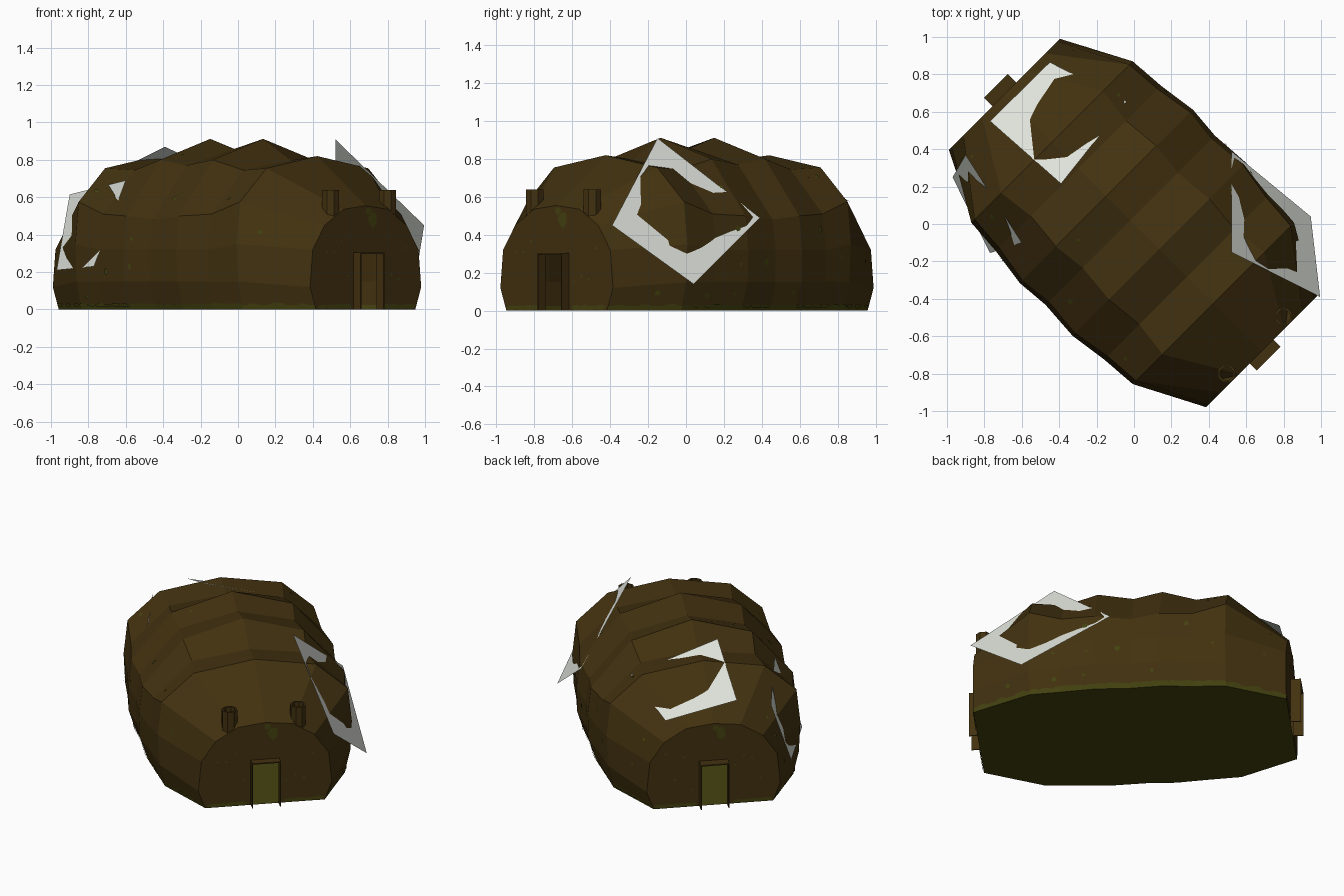
import bpy, bmesh, math, random
from mathutils import Vector

if "Cube" in bpy.data.objects:
    bpy.data.objects.remove(bpy.data.objects["Cube"])

random.seed(4)
K = math.sqrt(0.5)


def P(u, v, z):
    """Hut axes (u = along the length, v = across) to world."""
    return Vector(((u + v) * K, (v - u) * K, z))


def mat(name, col):
    m = bpy.data.materials.new(name)
    m.diffuse_color = (*col, 1)
    m.use_nodes = True
    m.node_tree.nodes["Principled BSDF"].inputs["Base Color"].default_value = m.diffuse_color
    return m


BROWN = mat("mud_brown", (0.055, 0.031, 0.005))
MOSS = mat("moss_olive", (0.058, 0.055, 0.005))
PALE = mat("pale_plate", (0.74, 0.77, 0.71))


def finish(bm, name, mats, normals=True):
    if normals:
        bmesh.ops.recalc_face_normals(bm, faces=bm.faces[:])
    me = bpy.data.meshes.new(name)
    bm.to_mesh(me)
    bm.free()
    for m in mats:
        me.materials.append(m)
    ob = bpy.data.objects.new(name, me)
    bpy.context.collection.objects.link(ob)
    return ob


def box(name, u, v, z, m):
    bm = bmesh.new()
    bmesh.ops.create_cube(bm, size=1)
    for w in bm.verts:
        w.co = P(*(r[0] if c < 0 else r[1] for r, c in zip((u, v, z), w.co)))
    return finish(bm, name, [m])


# Half cross-sections (v, z) from the ground up to the ridge
END = [(.375, 0), (.385, .025), (.42, .12), (.40, .32), (.31, .45), (.17, .535), (0, .555)]
SHOULDER = [(.565, 0), (.57, .025), (.60, .15), (.61, .35), (.585, .575), (.385, .755), (0, .82)]
BULGE = [(.60, 0), (.61, .025), (.65, .15), (.655, .32), (.635, .50), (.38, .80), (0, .912)]
CREASE = [(.59, 0), (.60, .025), (.635, .15), (.64, .32), (.615, .48), (.36, .77), (0, .858)]
LOW = [(.58, 0), (.59, .025), (.62, .15), (.625, .32), (.60, .51), (.36, .745), (0, .797)]
U0, U1 = -.98, .965
RINGS = [(U0, END), (-.62, SHOULDER), (-.42, LOW), (-.21, BULGE), (-.03, CREASE),
         (.19, BULGE), (.40, LOW), (.60, SHOULDER), (U1, END)]
DW, DH = .09, .305   # doorway half width and height

# Hollow ribbed hut shell with doorways in both ends and a mossy floor
bm = bmesh.new()
rows = []
for u, half in RINGS:
    pts = half + [(-v, z) for v, z in half[-2::-1]]
    rows.append([bm.verts.new(P(u, v, z)) for v, z in pts])
for a, b in zip(rows, rows[1:]):
    for i in range(len(a) - 1):
        f = bm.faces.new((a[i], a[i + 1], b[i + 1], b[i]))
        f.material_index = 1 if i in (0, len(a) - 2) else 0
for row, u in ((rows[0], U0), (rows[-1], U1)):
    notch = [bm.verts.new(P(u, v, z)) for v, z in ((-DW, 0), (-DW, DH), (DW, DH), (DW, 0))]
    bm.faces.new(row + notch)
floor = bm.faces.new([r[0] for r in rows] + [r[-1] for r in reversed(rows)])
floor.material_index = 1
shell = finish(bm, "hut_shell", [BROWN, MOSS])

# Moss: specks on the shell, tufts along the ground, patch over each door
bm = bmesh.new()


def spot(c, n, r, stretch=1):
    t = n.orthogonal().normalized() if abs(n.z) > .95 else n.cross(Vector((0, 0, 1))).normalized()
    s = n.cross(t)
    bm.faces.new([bm.verts.new(c + n * .005 + r * random.uniform(.75, 1.2) *
                  (t * math.cos(a) + s * math.sin(a) * stretch))
                  for a in (k * math.tau / 7 for k in range(7))])


quads = [p for p in shell.data.polygons if len(p.vertices) == 4]
for p in random.sample([q for q in quads if q.material_index == 0], 26):
    a, b, c = (shell.data.vertices[i].co for i in p.vertices[:3])
    n = (b - a).cross(c - a).normalized()
    if n.dot(p.normal) < 0:
        n = -n
    i, j = random.uniform(.2, .4), random.uniform(.2, .4)
    spot(a * (1 - i - j) + b * i + c * j, n, random.uniform(.009, .018))
for p in quads:
    if p.material_index == 1:
        co = sorted((shell.data.vertices[i].co for i in p.vertices), key=lambda w: w.z)
        for t in (.15, .5, .85):
            spot(co[2].lerp(co[3], t), p.normal, random.uniform(.03, .05), .25)
for u, d in ((U1, 1), (U0, -1)):
    n = P(d, 0, 0)
    spot(P(u, .045 * d, .485), n, .03, 1.6)
    spot(P(u, .015 * d, .525), n, .025, .8)
    for v in (-.33, -.27, -.21, -.15, .15, .21, .27, .33):
        spot(P(u, v, .016), n, .042, .32)
        spot(P(u, v * .9, random.uniform(.08, .38)), n, .008)
finish(bm, "moss_spots", [MOSS], normals=False)

# Projecting door frames: thin jambs and lintel at each end
for tag, face, outer in (("front", U1, 1.018), ("back", U0, -1.045)):
    span = (min(face, outer), max(face, outer))
    box(tag + "_left_jamb", span, (-DW, -DW + .006), (0, DH), BROWN)
    box(tag + "_right_jamb", span, (DW - .006, DW), (0, DH), BROWN)
    box(tag + "_lintel", span, (-DW, DW), (DH - .008, DH), BROWN)

# Two open eight-sided vent pipes above the front door
for tag, v in (("left", -.215), ("right", .215)):
    bm = bmesh.new()
    loops = []
    for r, z in ((.05, .48), (.05, .64), (.038, .64), (.038, .53)):
        loops.append([bm.verts.new(P(.915 + r * math.cos(a), v + r * math.sin(a), z))
                      for a in ((k + .5) * math.tau / 8 for k in range(8))])
    for a, b in zip(loops, loops[1:]):
        for k in range(8):
            bm.faces.new((a[k], a[(k + 1) % 8], b[(k + 1) % 8], b[k]))
    bm.faces.new(loops[-1])
    bm.faces.new(loops[0])
    finish(bm, tag + "_vent_pipe", [BROWN])

# Pale plates half sunk into the shell, the roof bulging through them
PLATES = {
    "right_plate": [(.52, -.15, .91), (.995, -.39, .45), (.945, .04, .14), (.52, .39, .49)],
    "roof_plate": [(-.77, .55, .68), (-.39, .215, .87), (-.04, .655, .70), (-.45, .865, .575)],
    "left_plate": [(-.60, -.10, .69), (-.90, .37, .615), (-.97, .25, .21), (-.77, -.155, .23)],
}
for name, pts in PLATES.items():
    bm = bmesh.new()
    f = bm.faces.new([bm.verts.new(p) for p in pts])
    f.normal_update()
    if f.normal.dot(f.calc_center_median()) < 0:
        f.normal_flip()
    finish(bm, name, [PALE], normals=False)
